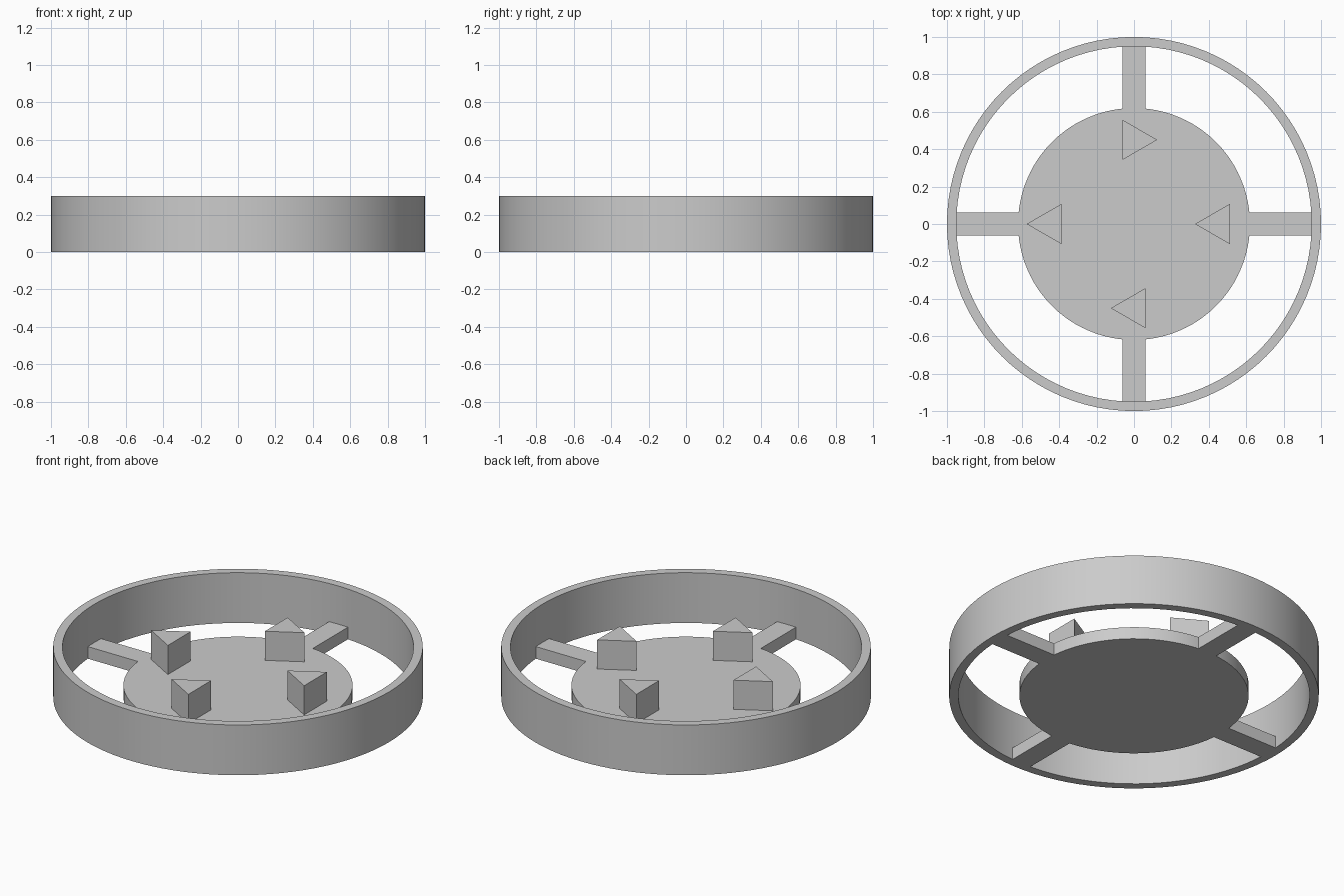
import bpy
import bmesh
from math import cos, sin, pi
from mathutils import Matrix, Vector

default_cube = bpy.data.objects.get("Cube")
if default_cube:
    bpy.data.objects.remove(default_cube, do_unlink=True)

SEGMENTS = 96
RIM_HEIGHT = 0.3
RIM_INNER = 0.95
HUB_RADIUS = 0.62
BASE_HEIGHT = 0.072
PRISM_TOP = 0.246

grey = bpy.data.materials.new("plain grey")
grey.use_nodes = True
grey.diffuse_color = (0.6, 0.6, 0.6, 1)
grey.node_tree.nodes["Principled BSDF"].inputs["Base Color"].default_value = grey.diffuse_color


def add_object(name, bm, smooth=False):
    bmesh.ops.recalc_face_normals(bm, faces=bm.faces)
    mesh = bpy.data.meshes.new(name)
    bm.to_mesh(mesh)
    bm.free()
    mesh.materials.append(grey)
    obj = bpy.data.objects.new(name, mesh)
    bpy.context.collection.objects.link(obj)
    if smooth:
        bpy.ops.object.select_all(action="DESELECT")
        obj.select_set(True)
        bpy.context.view_layer.objects.active = obj
        bpy.ops.object.shade_smooth_by_angle()
    return obj


def prism(name, sides, radius, bottom, top, centre=(0, 0), turn=0, smooth=False):
    """Upright prism with its first corner at angle turn."""
    bm = bmesh.new()
    corners = [bm.verts.new((centre[0] + radius * cos(turn + 2 * pi * i / sides),
                             centre[1] + radius * sin(turn + 2 * pi * i / sides), bottom))
               for i in range(sides)]
    base = bm.faces.new(corners)
    result = bmesh.ops.extrude_face_region(bm, geom=[base], use_keep_orig=True)
    moved = [v for v in result["geom"] if isinstance(v, bmesh.types.BMVert)]
    bmesh.ops.translate(bm, verts=moved, vec=(0, 0, top - bottom))
    return add_object(name, bm, smooth)


# Outer rim: rectangular section spun around the axis
bm = bmesh.new()
section = [bm.verts.new((r, 0, z)) for r, z in
           ((RIM_INNER, 0), (1, 0), (1, RIM_HEIGHT), (RIM_INNER, RIM_HEIGHT))]
edges = [bm.edges.new((section[i], section[(i + 1) % 4])) for i in range(4)]
bmesh.ops.spin(bm, geom=section + edges, cent=(0, 0, 0), axis=(0, 0, 1),
               angle=2 * pi, steps=SEGMENTS, use_merge=True)
bmesh.ops.remove_doubles(bm, verts=bm.verts, dist=0.0001)
add_object("outer_rim", bm, smooth=True)

# Central disc
prism("hub_disc", SEGMENTS, HUB_RADIUS, 0, BASE_HEIGHT, smooth=True)

# Four flat spokes, tucked slightly into disc and rim
names = ("left", "back", "right", "front")
start, end = HUB_RADIUS - 0.01, RIM_INNER + 0.01
for i, side in enumerate(names):
    bm = bmesh.new()
    bmesh.ops.create_cube(bm, size=1)
    bmesh.ops.scale(bm, verts=bm.verts, vec=(end - start, 0.125, BASE_HEIGHT))
    bmesh.ops.translate(bm, verts=bm.verts, vec=Vector(((start + end) / 2, 0, BASE_HEIGHT / 2)))
    bmesh.ops.rotate(bm, verts=bm.verts, matrix=Matrix.Rotation(i * pi / 2, 3, "Z"))
    add_object(side + "_spoke", bm)

# Triangular blocks on the disc; only the back one points to +x
for i, side in enumerate(names):
    angle = i * pi / 2
    prism(side + "_triangle_block", 3, 0.124, BASE_HEIGHT, PRISM_TOP,
          centre=(0.45 * cos(angle), 0.45 * sin(angle)),
          turn=0 if side == "back" else pi)
